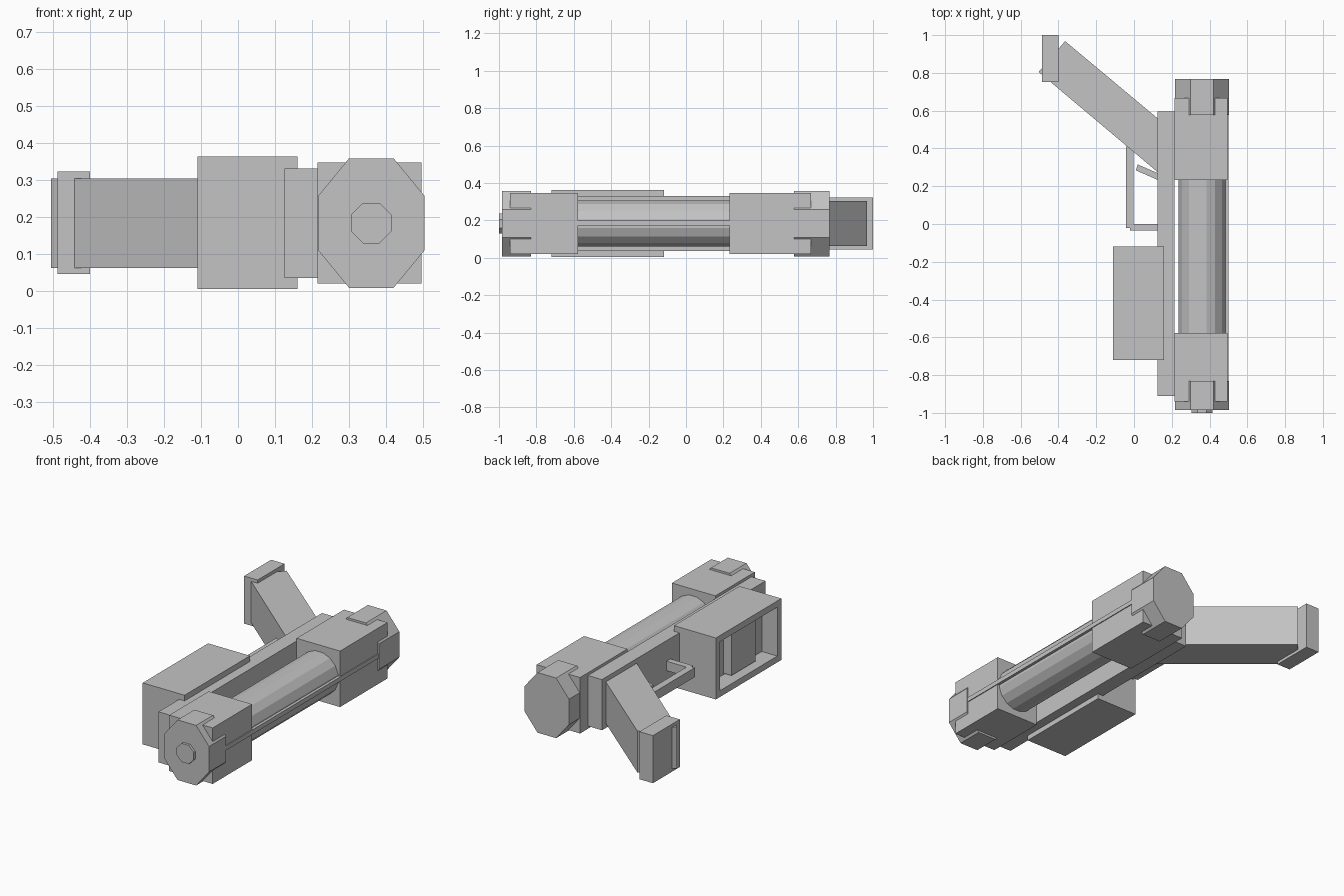
import bpy, bmesh, math
from mathutils import Vector

if "Cube" in bpy.data.objects:
    bpy.data.objects.remove(bpy.data.objects["Cube"])

grey = bpy.data.materials.new("plain grey")
grey.diffuse_color = (0.55, 0.55, 0.55, 1)
grey.use_nodes = True
grey.node_tree.nodes["Principled BSDF"].inputs["Base Color"].default_value = grey.diffuse_color

CX, CZ = 0.36, 0.183  # barrel axis


def finish(name, bm):
    bmesh.ops.recalc_face_normals(bm, faces=bm.faces)
    me = bpy.data.meshes.new(name)
    bm.to_mesh(me)
    bm.free()
    me.materials.append(grey)
    ob = bpy.data.objects.new(name, me)
    bpy.context.collection.objects.link(ob)
    return ob


def prism(name, pts, axis, lo, hi):
    """Extrude a closed profile along z (pts are x, y) or y (pts are x, z)."""
    bm = bmesh.new()
    place = (lambda a, b: (a, b, lo)) if axis == 'z' else (lambda a, b: (a, lo, b))
    face = bm.faces.new([bm.verts.new(place(a, b)) for a, b in pts])
    ext = bmesh.ops.extrude_face_region(bm, geom=[face])
    move = Vector((0, 0, hi - lo)) if axis == 'z' else Vector((0, hi - lo, 0))
    bmesh.ops.translate(bm, vec=move, verts=[v for v in ext['geom'] if isinstance(v, bmesh.types.BMVert)])
    return finish(name, bm)


def rect(x0, x1, y0, y1):
    return [(x0, y0), (x1, y0), (x1, y1), (x0, y1)]


def box(name, x, y, z):
    return prism(name, rect(*x, *y), 'z', *z)


def ring(n, r, offset=0.5):
    return [(CX + r * math.cos((i + offset) * math.tau / n),
             CZ + r * math.sin((i + offset) * math.tau / n)) for i in range(n)]


# Main rail running along the side of the barrel
box("side_rail", (0.125, 0.215), (-0.91, 0.595), (0.035, 0.33))

# Barrel with the thin fin on its outer side
prism("barrel", ring(16, 0.126), 'y', -0.62, 0.28)
box("barrel_fin", (CX, 0.5), (-0.935, 0.66), (0.173, 0.199))

# Square clamps, octagonal end caps and the muzzle knob
octagon = [(CX + a, CZ + b) for a, b in (
    (0.06, 0.175), (0.143, 0.074), (0.143, -0.074), (0.06, -0.175),
    (-0.06, -0.175), (-0.143, -0.074), (-0.143, 0.074), (-0.06, 0.175))]
for end, clamp, cap in (("front", (-0.94, -0.577), (-0.985, -0.83)),
                        ("rear", (0.232, 0.668), (0.577, 0.767))):
    box(end + "_clamp", (0.215, 0.495), clamp, (0.02, 0.346))
    prism(end + "_cap", octagon, 'y', *cap)
prism("muzzle_knob", ring(8, 0.059), 'y', -1.0, -0.97)

# Magazine housing with a recessed window on its outer side
bm = bmesh.new()
bmesh.ops.create_cube(bm, size=1)
bmesh.ops.scale(bm, vec=(0.27, 0.602, 0.358), verts=bm.verts)
bmesh.ops.translate(bm, vec=(0.025, -0.419, 0.184), verts=bm.verts)
bm.normal_update()
side = min(bm.faces, key=lambda f: f.calc_center_median().x)
bmesh.ops.inset_region(bm, faces=[side], thickness=0.052)
deep = bmesh.ops.extrude_discrete_faces(bm, faces=[side])['faces'][0]
bmesh.ops.translate(bm, vec=(0.10, 0, 0), verts=deep.verts)
finish("magazine_housing", bm)
box("magazine_block", (-0.062, 0.0), (-0.55, -0.33), (0.05, 0.32))

# Slanted stock and its butt pad
prism("stock_arm", [(0.17, 0.522), (-0.365, 0.968), (-0.505, 0.805), (0.17, 0.237)],
      'z', 0.062, 0.303)
box("butt_pad", (-0.487, -0.40), (0.752, 1.0), (0.045, 0.322))

# Trigger and guard
GUARD = (0.155, 0.21)
box("guard_bar", (-0.043, -0.003), (-0.02, 0.41), GUARD)
box("guard_bridge", (-0.02, 0.14), (-0.035, 0.0), GUARD)
prism("trigger", [(0.14, 0.227), (0.14, 0.263), (0.02, 0.315), (0.01, 0.284)], 'z', *GUARD)
